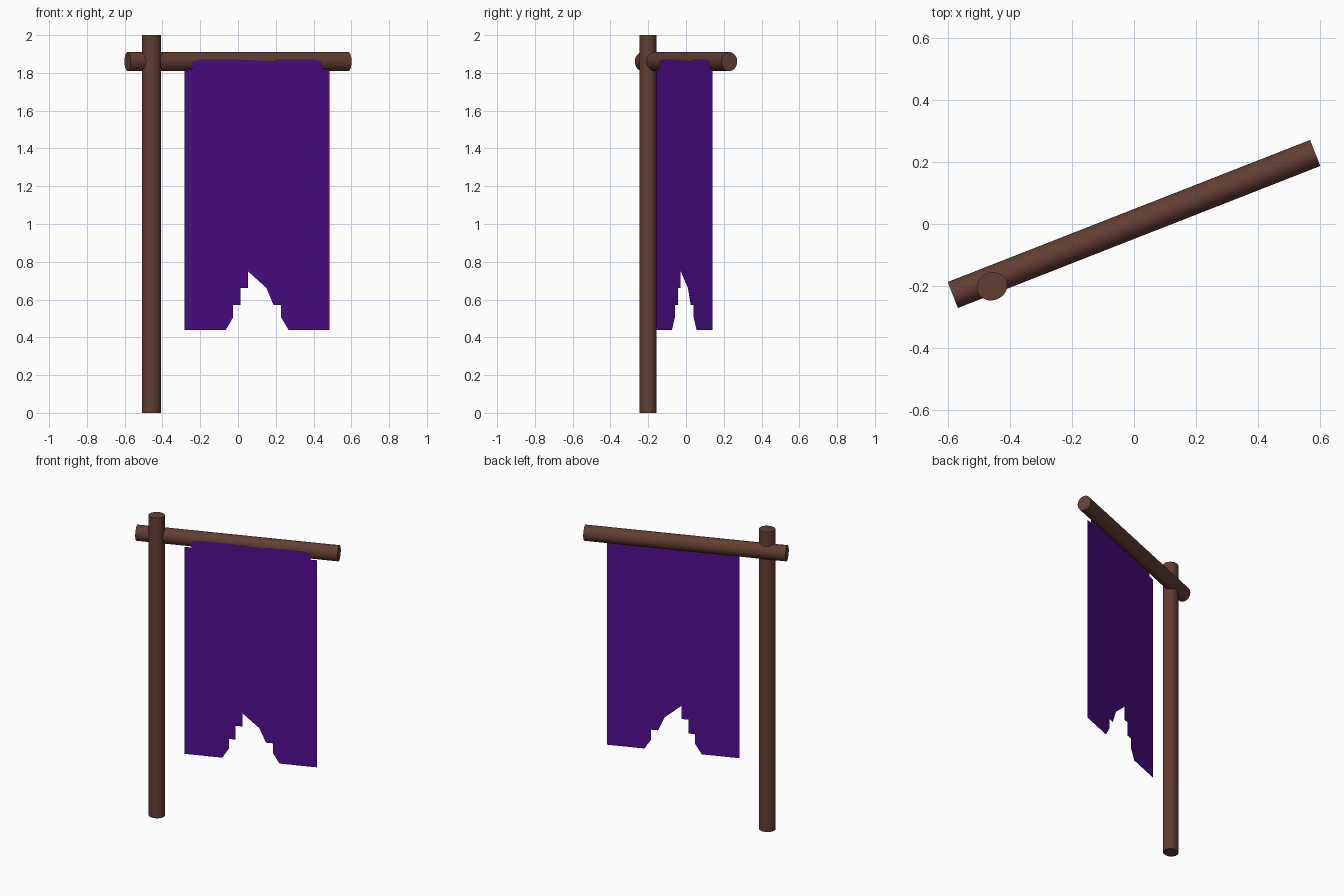
import bpy, bmesh, math
from mathutils import Matrix

if "Cube" in bpy.data.objects:
    bpy.data.objects.remove(bpy.data.objects["Cube"])

TURN = Matrix.Rotation(math.radians(21.4), 4, 'Z')  # whole banner is turned about z


def material(name, rgb):
    m = bpy.data.materials.new(name)
    m.diffuse_color = (*rgb, 1)
    m.use_nodes = True
    m.node_tree.nodes["Principled BSDF"].inputs["Base Color"].default_value = m.diffuse_color
    return m


wood = material("dark_wood", (0.125, 0.047, 0.032))
purple = material("purple_cloth", (0.08, 0.004, 0.27))


def finish(name, bm, mat):
    bm.transform(TURN)
    mesh = bpy.data.meshes.new(name)
    bm.to_mesh(mesh)
    bm.free()
    mesh.materials.append(mat)
    ob = bpy.data.objects.new(name, mesh)
    bpy.context.collection.objects.link(ob)
    return ob


def rod(name, length, place):
    # slightly flattened round pole, 0.10 wide and 0.09 deep
    bm = bmesh.new()
    bmesh.ops.create_cone(bm, cap_ends=True, segments=32, radius1=0.05,
                          radius2=0.05, depth=length)
    bm.transform(place @ Matrix.Diagonal((1, 0.9, 1, 1)))
    ob = finish(name, bm, wood)
    bpy.context.view_layer.objects.active = ob
    ob.select_set(True)
    bpy.ops.object.shade_smooth_by_angle(angle=math.radians(40))
    ob.select_set(False)


# upright pole and crossbar
rod("upright_pole", 2.0, Matrix.Translation((-0.5, -0.02, 1.0)))
rod("crossbar", 1.256,
    Matrix.Translation((0, 0, 1.86)) @ Matrix.Rotation(math.pi / 2, 4, 'Y'))

# cloth: half outline (distance from middle, height), mirrored to the other side
half = [(0.10, 1.862), (0.10, 1.87), (0.33, 1.87), (0.33, 1.86), (0.37, 1.86),
        (0.37, 1.82), (0.4125, 1.82), (0.4125, 0.44), (0.178, 0.44),
        (0.178, 0.505), (0.137, 0.505), (0.137, 0.57), (0.094, 0.57),
        (0.094, 0.662), (0.0525, 0.662), (0.0525, 0.75)]
outline = half + [(-d, z) for d, z in reversed(half)]
bm = bmesh.new()
bm.faces.new([bm.verts.new((0.091 + d, -0.0455, z)) for d, z in reversed(outline)])
bmesh.ops.triangulate(bm, faces=bm.faces[:])
finish("banner_cloth", bm, purple)
